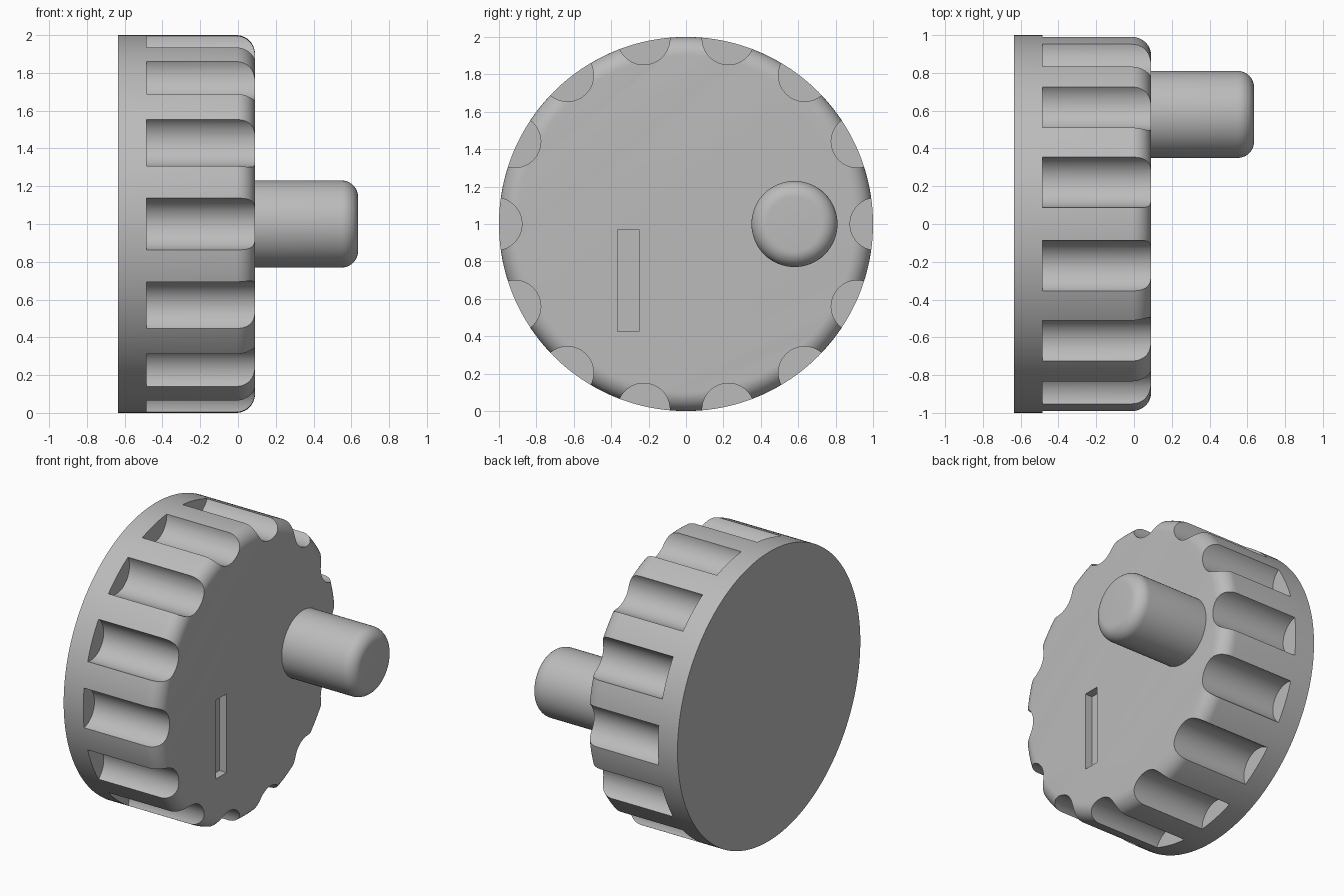
import bpy, bmesh
from math import pi, sin, cos, radians
from mathutils import Matrix, Vector

cube = bpy.data.objects.get("Cube")
if cube:
    bpy.data.objects.remove(cube, do_unlink=True)

AXIS = Vector((0, 0, 1))       # height of the knob's axis
BACK, FACE, TIP = -0.635, 0.09, 0.635
NOTCHES = 14

grey = bpy.data.materials.new("plain_grey")
grey.use_nodes = True
grey.diffuse_color = (0.5, 0.5, 0.5, 1)
grey.node_tree.nodes["Principled BSDF"].inputs["Base Color"].default_value = grey.diffuse_color


def make_object(name, bm):
    bmesh.ops.recalc_face_normals(bm, faces=bm.faces)
    mesh = bpy.data.meshes.new(name)
    bm.to_mesh(mesh)
    bm.free()
    mesh.materials.append(grey)
    obj = bpy.data.objects.new(name, mesh)
    bpy.context.collection.objects.link(obj)
    return obj


def rounded_cylinder(name, start, end, radius, fillet, centre, sides):
    """Lathe a cylinder along x whose far rim is filleted."""
    steps = 10
    profile = [(start, 0), (start, radius)]
    for i in range(steps + 1):
        a = pi / 2 * i / steps
        profile.append((end - fillet + fillet * sin(a), radius - fillet + fillet * cos(a)))
    profile.append((end, 0))
    bm = bmesh.new()
    verts = [bm.verts.new((x, 0, r)) for x, r in profile]
    edges = [bm.edges.new(pair) for pair in zip(verts, verts[1:])]
    bmesh.ops.spin(bm, geom=verts + edges, cent=(0, 0, 0), axis=(1, 0, 0),
                   angle=2 * pi, steps=sides, use_merge=True)
    bmesh.ops.remove_doubles(bm, verts=bm.verts, dist=1e-5)
    # merge each flat end into a single face
    bmesh.ops.dissolve_limit(bm, angle_limit=radians(0.1), verts=bm.verts, edges=bm.edges)
    bmesh.ops.translate(bm, verts=bm.verts, vec=centre)
    return make_object(name, bm)


def cut(target, cutter):
    cutter.hide_render = True
    mod = target.modifiers.new("cut", "BOOLEAN")
    mod.operation = "DIFFERENCE"
    mod.solver = "EXACT"
    mod.object = cutter
    bpy.context.view_layer.objects.active = target
    bpy.ops.object.modifier_apply(modifier=mod.name)
    bpy.data.objects.remove(cutter, do_unlink=True)


# Knob body and the offset handle pin
body = rounded_cylinder("knob_body", BACK, FACE, 1.0, 0.1, AXIS, 168)
pin = rounded_cylinder("handle_pin", FACE - 0.03, TIP, 0.23, 0.085,
                       AXIS + Vector((0, 0.58, 0)), 64)

# Scalloped finger grips around the rim, open towards the face
bm = bmesh.new()
grip_start, grip_end = -0.485, FACE + 0.1
for i in range(NOTCHES):
    place = (Matrix.Translation(AXIS) @ Matrix.Rotation(2 * pi * i / NOTCHES, 4, "X")
             @ Matrix.Translation(((grip_start + grip_end) / 2, 1.017, 0))
             @ Matrix.Rotation(pi / 2, 4, "Y"))
    bmesh.ops.create_cone(bm, cap_ends=True, segments=56, radius1=0.14, radius2=0.14,
                          depth=grip_end - grip_start, matrix=place)
cut(body, make_object("grip_cutter", bm))

# Shallow indicator slot in the face
bm = bmesh.new()
slot_depth = 0.055
bmesh.ops.create_cube(bm, size=1, matrix=Matrix.Translation((FACE, -0.31, 0.697))
                      @ Matrix.Diagonal((2 * slot_depth, 0.115, 0.545, 1)))
cut(body, make_object("slot_cutter", bm))

# Smooth curved surfaces while keeping crisp edges
for obj in bpy.context.view_layer.objects:
    obj.select_set(obj in (body, pin))
bpy.context.view_layer.objects.active = body
bpy.ops.object.shade_smooth_by_angle(angle=radians(30))
